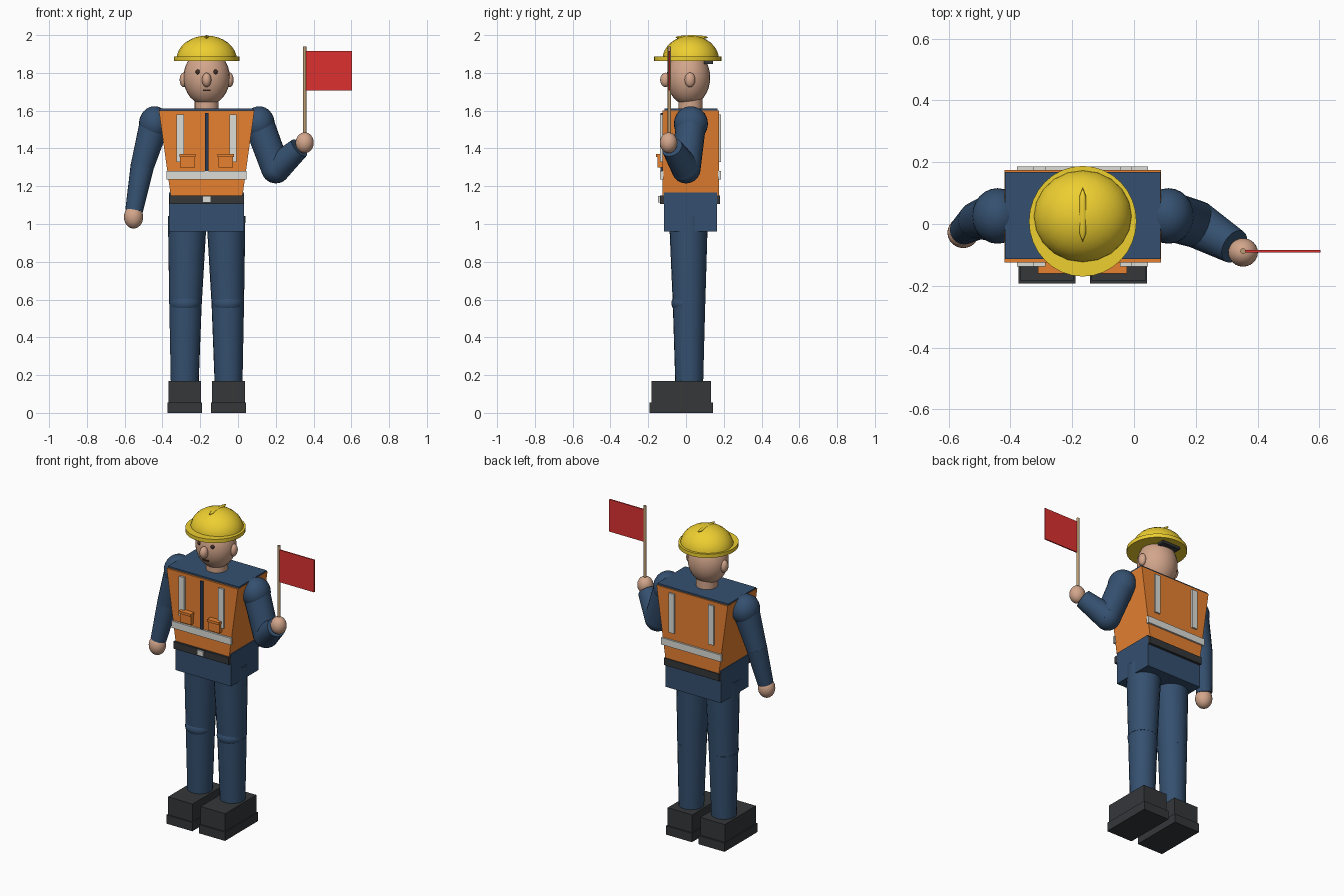
import bpy, bmesh
from mathutils import Vector, Matrix

if "Cube" in bpy.data.objects:
    bpy.data.objects.remove(bpy.data.objects["Cube"])

CX = -0.166  # body centre line


def mat(name, rgb):
    m = bpy.data.materials.new(name)
    m.diffuse_color = (*rgb, 1)
    m.use_nodes = True
    m.node_tree.nodes["Principled BSDF"].inputs["Base Color"].default_value = m.diffuse_color
    return m


NAVY = mat("navy", (0.035, 0.08, 0.16))
ORANGE = mat("orange", (0.80, 0.22, 0.03))
YELLOW = mat("yellow", (0.85, 0.62, 0.03))
SKIN = mat("skin", (0.65, 0.38, 0.26))
RED = mat("red", (0.72, 0.03, 0.03))
DARK = mat("dark", (0.035, 0.038, 0.042))
SILVER = mat("silver", (0.72, 0.73, 0.69))
WOOD = mat("wood", (0.50, 0.33, 0.17))
INK = mat("ink", (0.06, 0.03, 0.02))
ZIP = mat("zip", (0.02, 0.04, 0.09))


def add(name, bm, m, smooth=False):
    me = bpy.data.meshes.new(name)
    bm.to_mesh(me)
    bm.free()
    ob = bpy.data.objects.new(name, me)
    bpy.context.collection.objects.link(ob)
    me.materials.append(m)
    if smooth:
        bpy.ops.object.select_all(action='DESELECT')
        ob.select_set(True)
        bpy.context.view_layer.objects.active = ob
        bpy.ops.object.shade_smooth_by_angle(angle=0.7)
    return ob


def box(name, x, y, z, m, top=1.0):
    """Box from three (min, max) ranges; top scales the upper face in x."""
    bm = bmesh.new()
    bmesh.ops.create_cube(bm, size=1)
    c = [sum(r) / 2 for r in (x, y, z)]
    for v in bm.verts:
        s = top if v.co.z > 0 else 1
        v.co = (c[0] + v.co.x * (x[1] - x[0]) * s,
                c[1] + v.co.y * (y[1] - y[0]),
                c[2] + v.co.z * (z[1] - z[0]))
    return add(name, bm, m)


def mid(h, off=0.0):
    return (CX + off - h, CX + off + h)


def ball(name, c, r, m, seg=24, rings=16, half=False):
    bm = bmesh.new()
    bmesh.ops.create_uvsphere(bm, u_segments=seg, v_segments=rings, radius=1)
    if half:
        bmesh.ops.bisect_plane(bm, geom=bm.verts[:] + bm.edges[:] + bm.faces[:], plane_co=(0, 0, 0),
                               plane_no=(0, 0, -1), clear_outer=True)
    bmesh.ops.transform(bm, matrix=Matrix.Translation(c) @ Matrix.Diagonal((*r, 1)), verts=bm.verts)
    return add(name, bm, m, True)


def limb(name, a, b, r1, r2, m, seg=20):
    a, b = Vector(a), Vector(b)
    d = b - a
    bm = bmesh.new()
    bmesh.ops.create_cone(bm, cap_ends=True, segments=seg, radius1=r1, radius2=r2, depth=d.length)
    rot = d.to_track_quat('Z', 'Y').to_matrix().to_4x4()
    bmesh.ops.transform(bm, matrix=Matrix.Translation((a + b) / 2) @ rot, verts=bm.verts)
    return add(name, bm, m, True)


# Boots, legs and knees
for s, side in ((-1, "right"), (1, "left")):
    box(side + "_boot_sole", mid(0.092, s * 0.116), (-0.192, 0.143), (0, 0.056), DARK)
    box(side + "_boot", mid(0.087, s * 0.116), (-0.183, 0.133), (0.05, 0.17), DARK)
    ankle = (CX + s * 0.116, 0.017, 0.16)
    knee = (CX + s * 0.112, 0.016, 0.575)
    hip = (CX + s * 0.102, 0.013, 1.04)
    limb(side + "_lower_leg", ankle, knee, 0.074, 0.086, NAVY)
    limb(side + "_upper_leg", knee, hip, 0.086, 0.103, NAVY)
    ball(side + "_knee", (knee[0], 0.004, 0.58), (0.084, 0.082, 0.06), NAVY, 16, 10)

# Hips, belt and buckle
box("hips", mid(0.198), (-0.116, 0.164), (0.96, 1.166), NAVY)
box("belt", mid(0.1965), (-0.138, 0.181), (1.106, 1.152), DARK)
box("buckle", mid(0.022), (-0.148, -0.13), (1.115, 1.148), SILVER)

# Torso and vest
box("torso", mid(0.188), (-0.114, 0.168), (1.155, 1.612), NAVY, 0.252 / 0.188)
box("vest", mid(0.19), (-0.125, 0.175), (1.15, 1.602), ORANGE, 0.253 / 0.19)
box("zip", mid(0.01), (-0.134, -0.12), (1.27, 1.588), ZIP)

# Reflective stripes, front and back
for face, y in (("front", (-0.137, -0.12)), ("back", (0.17, 0.186))):
    box(face + "_waist_stripe", mid(0.212), y, (1.236, 1.28), SILVER)
    for s, side in ((-1, "right"), (1, "left")):
        box(f"{face}_{side}_stripe", mid(0.019, s * 0.14), y, (1.327, 1.58), SILVER)

# Pockets
for s, side in ((-1, "right"), (1, "left")):
    box(side + "_pocket", mid(0.039, s * 0.101), (-0.152, -0.12), (1.298, 1.36), ORANGE)
    box(side + "_pocket_flap", mid(0.043, s * 0.101), (-0.16, -0.12), (1.355, 1.371), ORANGE)

# Neck, head and face
limb("neck", (CX, 0.024, 1.59), (CX, 0.024, 1.70), 0.064, 0.064, SKIN)
ball("head", (CX, 0.013, 1.775), (0.123, 0.115, 0.147), SKIN)
ball("nose", (CX, -0.108, 1.763), (0.025, 0.029, 0.038), SKIN, 16, 10)
box("mouth", mid(0.02), (-0.096, -0.085), (1.704, 1.711), INK)
for s, side in ((-1, "right"), (1, "left")):
    ball(side + "_ear", (CX + s * 0.121, 0.021, 1.763), (0.022, 0.028, 0.039), SKIN, 16, 10)
    ball(side + "_eye", (CX + s * 0.047, -0.088, 1.805), (0.012, 0.01, 0.013), INK, 12, 8)

# Hard hat: dome, brim, ridge and rear strap
ball("hat_dome", (CX, 0.025, 1.87), (0.16, 0.15, 0.127), YELLOW, 20, 16, True)
brim = limb("hat_brim", (0, 0, 1.862), (0, 0, 1.886), 1, 1, YELLOW, 32)
brim.data.transform(Matrix.Translation((CX, 0.009, 0)) @ Matrix.Diagonal((0.174, 0.179, 1, 1)))
ball("hat_ridge", (CX, 0.03, 1.988), (0.014, 0.088, 0.012), YELLOW, 8, 6)
box("hat_strap", mid(0.065), (0.095, 0.142), (1.846, 1.866), DARK)


def arm(side, shoulder, elbow, wrist, hand, radii, hand_r):
    r0, r1, r2 = radii
    ball(side + "_shoulder", shoulder, (0.082, 0.09, 0.092), NAVY)
    limb(side + "_upper_arm", shoulder, elbow, r0, r1, NAVY)
    ball(side + "_elbow", elbow, (r1, r1, r1), NAVY)
    limb(side + "_forearm", elbow, wrist, r1, r2, NAVY)
    ball(side + "_hand", hand, hand_r, SKIN)


# Arms: one hanging, one raised with the flag
arm("right", (-0.442, 0.026, 1.531), (-0.507, 0.012, 1.305), (-0.55, -0.02, 1.07),
    (-0.553, -0.028, 1.037), (0.08, 0.062, 0.047), (0.051, 0.05, 0.061))
arm("left", (0.112, 0.026, 1.531), (0.2, 0.0, 1.292), (0.325, -0.073, 1.403),
    (0.353, -0.092, 1.43), (0.08, 0.077, 0.057), (0.048, 0.046, 0.055))

# Flag
limb("flag_pole", (0.353, -0.088, 1.40), (0.353, -0.088, 1.94), 0.009, 0.009, WOOD, 12)
box("flag", (0.358, 0.604), (-0.092, -0.084), (1.708, 1.915), RED)
